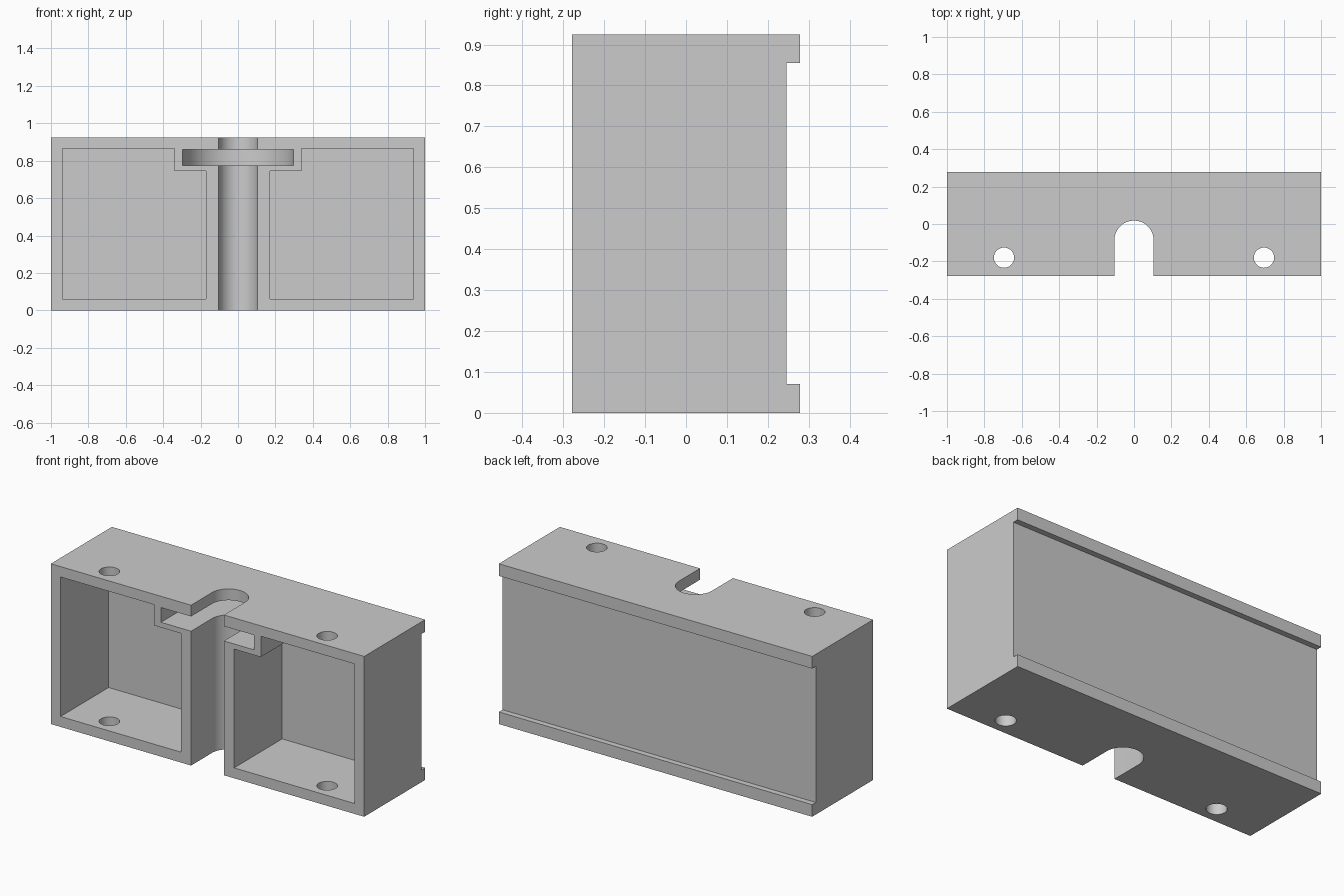
import bpy, bmesh
from math import pi, cos, sin
from mathutils import Vector

if "Cube" in bpy.data.objects:
    bpy.data.objects.remove(bpy.data.objects["Cube"])

HALF_Y, HEIGHT = 0.278, 0.925
FRONT = -0.4          # cutters start ahead of the front face
SLOT_Y = -0.087       # centre of the rounded slot ends

grey = bpy.data.materials.new("light grey")
grey.use_nodes = True
colour = (0.6, 0.6, 0.6, 1)
grey.diffuse_color = colour
grey.node_tree.nodes["Principled BSDF"].inputs["Base Color"].default_value = colour


def prism(name, outline, offset):
    """Extrude a closed outline of 3D points along an offset."""
    bm = bmesh.new()
    face = bm.faces.new([bm.verts.new(p) for p in outline])
    out = bmesh.ops.extrude_face_region(bm, geom=[face])
    moved = [v for v in out["geom"] if isinstance(v, bmesh.types.BMVert)]
    bmesh.ops.translate(bm, verts=moved, vec=Vector(offset))
    bmesh.ops.recalc_face_normals(bm, faces=bm.faces)
    mesh = bpy.data.meshes.new(name)
    bm.to_mesh(mesh)
    bm.free()
    mesh.materials.append(grey)
    obj = bpy.data.objects.new(name, mesh)
    bpy.context.collection.objects.link(obj)
    return obj


def slot(name, radius, bottom, top, steps=48):
    """Round-ended slot, open towards the front."""
    arc = [(radius * cos(pi * i / steps), SLOT_Y + radius * sin(pi * i / steps), bottom)
           for i in range(steps + 1)]
    ends = [(-radius, FRONT, bottom), (radius, FRONT, bottom)]
    return prism(name, arc + ends, (0, 0, top - bottom))


# Body: side profile with a shallow channel along the back
profile = [(-HALF_Y, 0), (HALF_Y, 0), (HALF_Y, 0.07), (0.245, 0.07),
           (0.245, 0.855), (HALF_Y, 0.855), (HALF_Y, HEIGHT), (-HALF_Y, HEIGHT)]
body = prism("housing_block", [(-1, y, z) for y, z in profile], (2, 0, 0))

# Central slot and the wider flange slot
cutters = [slot("neck_slot_cutter", 0.105, -0.1, HEIGHT + 0.1),
           slot("flange_slot_cutter", 0.297, 0.775, 0.86)]

# Stepped front pockets and vertical screw holes, mirrored
pocket = [(0.17, 0.06), (0.938, 0.06), (0.938, 0.865),
          (0.34, 0.865), (0.34, 0.745), (0.17, 0.745)]
for side, label in ((1, "left"), (-1, "right")):
    cutters.append(prism(label + "_pocket_cutter",
                         [(side * x, FRONT, z) for x, z in pocket],
                         (0, 0.16 - FRONT, 0)))
    ring = [(side * 0.695 + 0.054 * cos(2 * pi * i / 48),
             -0.18 + 0.054 * sin(2 * pi * i / 48), -0.1) for i in range(48)]
    cutters.append(prism(label + "_screw_hole_cutter", ring, (0, 0, HEIGHT + 0.2)))

# Cut everything out, then discard the cutters
bpy.ops.object.select_all(action='DESELECT')
bpy.context.view_layer.objects.active = body
body.select_set(True)
for cutter in cutters:
    cutter.hide_render = True
    mod = body.modifiers.new(cutter.name, 'BOOLEAN')
    mod.operation = 'DIFFERENCE'
    mod.solver = 'EXACT'
    mod.object = cutter
    bpy.ops.object.modifier_apply(modifier=mod.name)
    bpy.data.objects.remove(cutter)

bpy.ops.object.shade_smooth_by_angle(angle=pi / 6)
